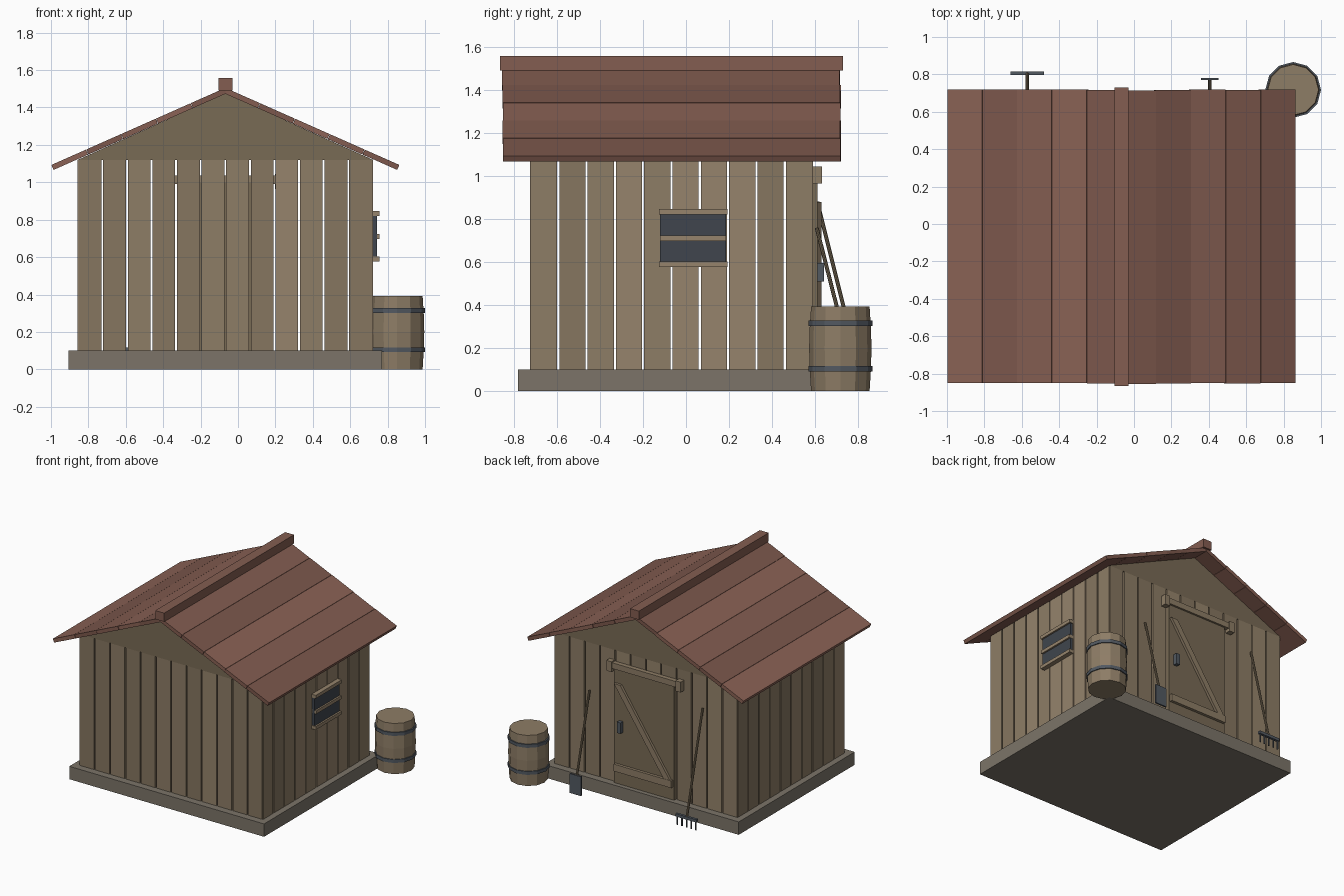
import bpy, bmesh, math, random
from mathutils import Vector

if "Cube" in bpy.data.objects:
    bpy.data.objects.remove(bpy.data.objects["Cube"])

random.seed(4)
CX, CY = -0.0675, -0.0675   # centre of the hut


def material(name, rgb):
    m = bpy.data.materials.new(name)
    m.diffuse_color = (*rgb, 1)
    m.use_nodes = True
    m.node_tree.nodes["Principled BSDF"].inputs["Base Color"].default_value = m.diffuse_color
    return m


WOOD = [material(f"wood_{i}", (0.27 * k, 0.205 * k, 0.133 * k))
        for i, k in enumerate((0.88, 1.0, 1.12))]
DARK = material("dark_wood", (0.19, 0.145, 0.09))
ROOF = [material(f"roof_{i}", (0.23 * k, 0.11 * k, 0.082 * k))
        for i, k in enumerate((0.88, 1.0, 1.12))]
METAL = material("metal", (0.085, 0.1, 0.12))
PANE = material("pane", (0.05, 0.06, 0.075))
STONE = material("stone", (0.2, 0.175, 0.14))


def finish(name, bm, mat):
    bmesh.ops.recalc_face_normals(bm, faces=bm.faces)
    me = bpy.data.meshes.new(name)
    bm.to_mesh(me)
    bm.free()
    me.materials.append(mat)
    ob = bpy.data.objects.new(name, me)
    bpy.context.collection.objects.link(ob)
    return ob


def prism(name, pts, y0, y1, mat):
    """Polygon in x,z extruded from y0 to y1."""
    bm = bmesh.new()
    a = [bm.verts.new((x, y0, z)) for x, z in pts]
    b = [bm.verts.new((x, y1, z)) for x, z in pts]
    bm.faces.new(a)
    bm.faces.new(b)
    n = len(pts)
    for i in range(n):
        j = (i + 1) % n
        bm.faces.new((a[i], a[j], b[j], b[i]))
    return finish(name, bm, mat)


def box(name, x0, x1, y0, y1, z0, z1, mat):
    return prism(name, [(x0, z0), (x1, z0), (x1, z1), (x0, z1)], y0, y1, mat)


def rod(name, a, b, r, mat, sides=8):
    a, b = Vector(a), Vector(b)
    bm = bmesh.new()
    bmesh.ops.create_cone(bm, cap_ends=True, segments=sides, radius1=r, radius2=r,
                          depth=(b - a).length)
    ob = finish(name, bm, mat)
    ob.location = (a + b) / 2
    ob.rotation_euler = (b - a).to_track_quat('Z', 'Y').to_euler()
    return ob


def lathe(name, profile, loc, sides, mat, closed=False):
    """Revolve (radius, z) points round a vertical axis."""
    bm = bmesh.new()
    rings = [[bm.verts.new((loc[0] + r * math.cos(2 * math.pi * i / sides),
                            loc[1] + r * math.sin(2 * math.pi * i / sides), z))
              for i in range(sides)] for r, z in profile]
    pairs = list(zip(rings, rings[1:]))
    if closed:
        pairs.append((rings[-1], rings[0]))
    else:
        bm.faces.new(rings[0])
        bm.faces.new(rings[-1])
    for p, q in pairs:
        for i in range(sides):
            j = (i + 1) % sides
            bm.faces.new((p[i], p[j], q[j], q[i]))
    return finish(name, bm, mat)


# Stone base
box("base", -0.905, 0.77, -0.78, 0.645, 0, 0.1, STONE)

# Plank walls with open gaps
P, T, GAP = 0.1315, 0.035, 0.005
X0, X1, Y0, Y1 = -0.857, 0.722, -0.725, 0.59
for i in range(12):
    a, b = X0 + i * P + GAP, X0 + (i + 1) * P - GAP
    box("front_plank", a, b, Y0, Y0 + T, 0.1, 1.12, random.choice(WOOD))
    box("back_plank", a, b, Y1 - T, Y1, 0.1, 1.12, random.choice(WOOD))
for i in range(10):
    a, b = Y0 + i * P + GAP, Y0 + (i + 1) * P - GAP
    box("left_plank", X0, X0 + T, a, b, 0.1, 1.12, random.choice(WOOD))
    box("right_plank", X1 - T, X1, a, b, 0.1, 1.12, random.choice(WOOD))

# Gables
tri = [(X0, 1.12), (X1, 1.12), (CX, 1.475)]
prism("front_gable", tri, Y0, Y0 + T, DARK)
prism("back_gable", tri, Y1 - T, Y1, DARK)

# Roof boards, five on each slope, and the ridge beam
run, drop, th = 0.932, 0.413, 0.029
length = math.hypot(run, drop)
nx, nz = drop / length * th, run / length * th
for s in (-1, 1):
    for i in range(5):
        d0, d1 = i / 5, (i + 1) / 5 - 0.002
        o0, o1 = d0 * run, d1 * run
        z0, z1 = 1.505 - d0 * drop, 1.505 - d1 * drop
        inner = 0 if i == 0 else nx
        pts = [(o0, z0), (o1, z1), (o1 - nx, z1 - nz),
               (o0 - inner, z0 - (th * length / run if i == 0 else nz))]
        j = random.uniform(-0.003, 0.003)
        prism("roof_board", [(CX + s * x, z) for x, z in pts],
              -0.852 + j, 0.717 + j, ROOF[(i * 2 + (s > 0)) % 3])
box("ridge_beam", CX - 0.038, CX + 0.038, -0.865, 0.73, 1.49, 1.557, ROOF[1])

# Door on the back, with brace, rail, header and handle
box("door", -0.325, 0.19, Y1, 0.61, 0.1, 1.0, DARK)
prism("door_brace", [(0.18, 0.88), (0.125, 0.88), (-0.305, 0.25), (-0.25, 0.25)],
      0.61, 0.63, WOOD[1])
box("door_rail", -0.315, 0.18, 0.61, 0.632, 0.2, 0.255, WOOD[1])
box("door_header", -0.39, 0.235, Y1, 0.625, 0.99, 1.035, WOOD[1])
for x in (-0.375, 0.22):
    box("header_block", x - 0.022, x + 0.022, Y1, 0.633, 0.965, 1.045, WOOD[1])
box("door_handle", 0.115, 0.145, 0.61, 0.642, 0.51, 0.595, METAL)

# Window on the right wall
box("window_pane", X1 - 0.005, 0.744, -0.12, 0.185, 0.59, 0.835, PANE)
for z in (0.59, 0.711, 0.833):
    e = 0.006 if z != 0.711 else 0
    box("window_bar", X1, 0.757, -0.12 - e, 0.187 + e, z - 0.013, z + 0.013, WOOD[2])

# Barrel with two metal hoops
BC = (0.851, 0.717)
lathe("barrel", [(0.136, 0), (0.142, 0.1), (0.145, 0.2), (0.142, 0.3), (0.136, 0.393)],
      BC, 12, WOOD[1])
for z in (0.105, 0.315):
    lathe("barrel_hoop", [(0.138, z - 0.013), (0.149, z - 0.013),
                          (0.149, z + 0.013), (0.138, z + 0.013)], BC, 12, METAL, True)

# Shovel leaning on the back wall
rod("shovel_handle", (0.405, 0.77, 0.12), (0.405, 0.607, 0.76), 0.009, DARK)
blade = box("shovel_blade", -0.048, 0.048, -0.006, 0.006, -0.075, 0.075, METAL)
blade.location = (0.405, 0.775, 0.09)

# Rake leaning on the back wall
rod("rake_handle", (-0.57, 0.803, 0.11), (-0.57, 0.61, 0.88), 0.009, DARK)
box("rake_head", -0.66, -0.48, 0.796, 0.816, 0.095, 0.117, METAL)
for i in range(5):
    x = -0.65 + i * 0.04
    box("rake_tine", x - 0.004, x + 0.004, 0.802, 0.81, 0.03, 0.1, METAL)
